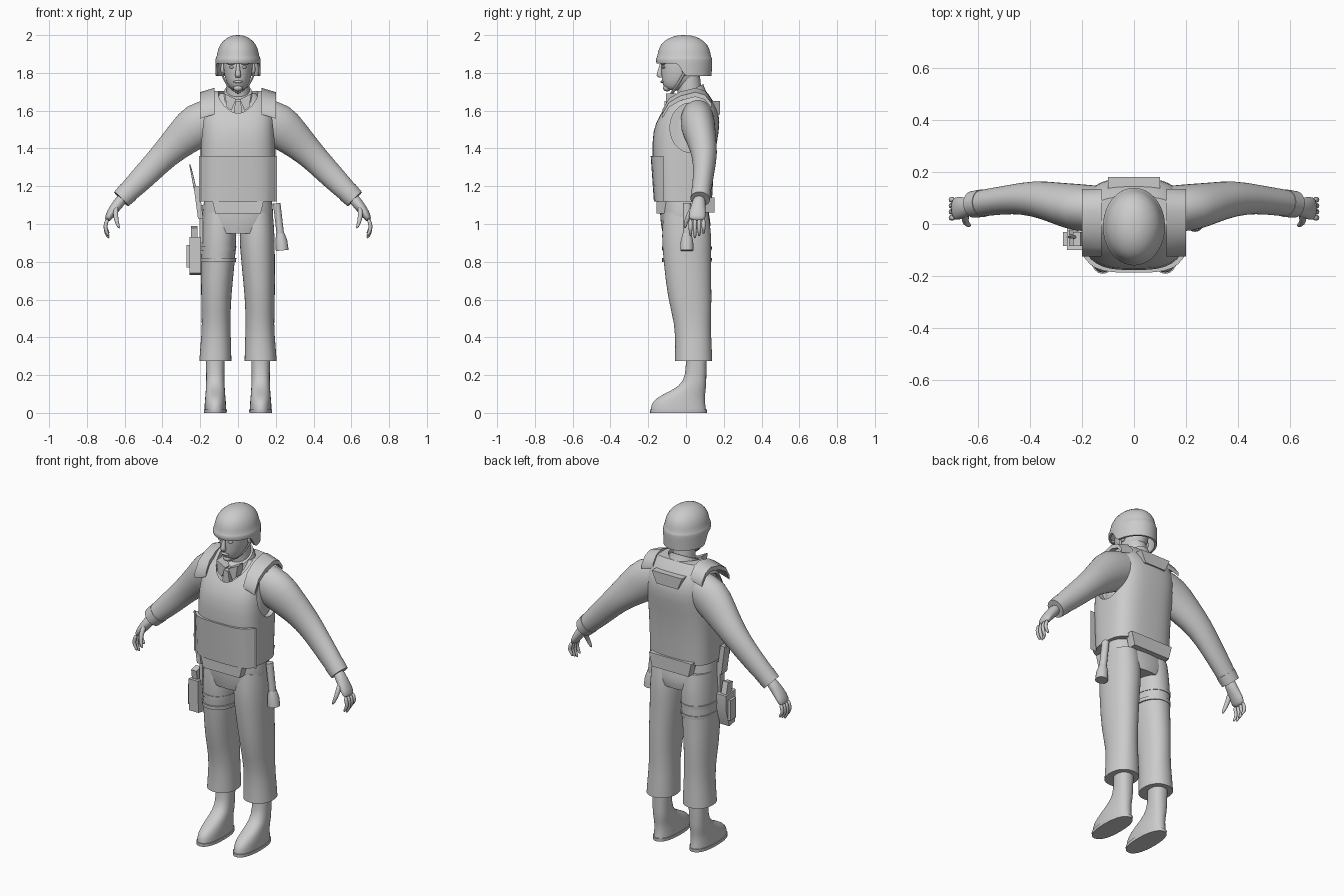
import bpy, bmesh, math
from mathutils import Vector

default_cube = bpy.data.objects.get("Cube")
if default_cube:
    bpy.data.objects.remove(default_cube)

grey = bpy.data.materials.new("plain_grey")
grey.use_nodes = True
grey.diffuse_color = (.6, .6, .6, 1)
grey.node_tree.nodes["Principled BSDF"].inputs["Base Color"].default_value = (.6, .6, .6, 1)

parts, cutters = [], []
SIDES = (("left", 1), ("right", -1))
UP, DEPTH = Vector((0, 0, 1)), Vector((0, 1, 0))


def finish(name, bm, subdivisions=0):
    bmesh.ops.recalc_face_normals(bm, faces=bm.faces)
    mesh = bpy.data.meshes.new(name)
    bm.to_mesh(mesh)
    bm.free()
    mesh.materials.append(grey)
    obj = bpy.data.objects.new(name, mesh)
    bpy.context.scene.collection.objects.link(obj)
    if subdivisions:
        modifier = obj.modifiers.new("smooth", "SUBSURF")
        modifier.levels = modifier.render_levels = subdivisions
    parts.append(obj)
    return obj


def loft(name, rings, count=20, power=2, flat=True, caps=(True, True),
         sharp=True, warp=None, subdivisions=1, side=1):
    """Skin through rings of (x, y, z, half width, half depth)."""
    bm = bmesh.new()
    crease = bm.edges.layers.float.new("crease_edge")
    centres = [Vector(ring[:3]) for ring in rings]
    loops = []
    for i, ring in enumerate(rings):
        along = UP
        if not flat:
            along = (centres[min(i + 1, len(rings) - 1)] - centres[max(i - 1, 0)]).normalized()
        v = (DEPTH - along * along.dot(DEPTH)).normalized()
        u = v.cross(along)
        loop = []
        for k in range(count):
            angle = math.tau * k / count
            c, s = math.cos(angle), math.sin(angle)
            a = math.copysign(abs(c) ** (2 / power), c) * ring[3]
            b = math.copysign(abs(s) ** (2 / power), s) * ring[4]
            point = centres[i] + u * a + v * b
            if warp:
                warp(point)
            point.x *= side
            loop.append(bm.verts.new(point))
        loops.append(loop)
    for low, high in zip(loops, loops[1:]):
        for k in range(count):
            n = (k + 1) % count
            bm.faces.new((low[k], low[n], high[n], high[k]))
    for wanted, loop in zip(caps, (loops[0], loops[-1])):
        if wanted:
            face = bm.faces.new(loop)
            if sharp:
                for edge in face.edges:
                    edge[crease] = 1
    return finish(name, bm, subdivisions)


def prism(name, outline, axis, low, high, warp=None):
    """Extrude an outline along x (outline in y, z) or along y (outline in x, z)."""
    bm = bmesh.new()
    ends = []
    for d in (low, high):
        points = [Vector((d, a, b) if axis == "x" else (a, d, b)) for a, b in outline]
        for point in points:
            if warp:
                warp(point)
        ends.append([bm.verts.new(point) for point in points])
    bm.faces.new(ends[0])
    bm.faces.new(ends[1])
    for k in range(len(outline)):
        n = (k + 1) % len(outline)
        bm.faces.new((ends[0][k], ends[0][n], ends[1][n], ends[1][k]))
    return finish(name, bm)


def blob(name, centre, size):
    bm = bmesh.new()
    bmesh.ops.create_uvsphere(bm, u_segments=16, v_segments=10, radius=1)
    bmesh.ops.scale(bm, vec=size, verts=bm.verts)
    bmesh.ops.translate(bm, vec=centre, verts=bm.verts)
    return finish(name, bm)


def cut(target, cutter):
    parts.remove(cutter)
    cutters.append(cutter)
    cutter.hide_render = True
    modifier = target.modifiers.new("cut", "BOOLEAN")
    modifier.operation, modifier.object = "DIFFERENCE", cutter


# Head and face
loft("neck", [(0, .03, 1.6, .065, .065), (0, .01, 1.78, .06, .065)])
loft("head", [(0, -.06, 1.705, .03, .035), (0, -.05, 1.73, .052, .075), (0, -.03, 1.77, .07, .1),
              (0, -.02, 1.82, .078, .113), (0, -.02, 1.88, .08, .116), (0, -.01, 1.94, .06, .08)], sharp=False)
loft("nose", [(0, -.13, 1.85, .008, .008), (0, -.138, 1.81, .012, .013), (0, -.142, 1.785, .018, .018),
              (0, -.132, 1.775, .012, .012)], count=12)
blob("lips", (0, -.125, 1.753), (.026, .01, .007))
blob("chin", (0, -.1, 1.72), (.025, .022, .018))
for label, s in SIDES:
    blob(label + "_eye", (s * .032, -.118, 1.83), (.014, .012, .007))
    blob(label + "_brow", (s * .034, -.12, 1.85), (.024, .014, .008))
    blob(label + "_ear", (s * .08, 0, 1.82), (.012, .022, .035))
    loft(label + "_chin_strap", [(.085, -.01, 1.8, .006, .008), (.066, -.045, 1.735, .005, .008),
                                 (0, -.075, 1.692, .005, .01)], flat=False, count=8, side=s)


# Helmet with a raised front brim and low sides
def raise_brim(p):
    if p.z < 1.85 and p.y < -.02:
        p.z = 1.85


helmet = loft("helmet", [(0, -.01, 1.783, .119, .146), (0, -.01, 1.86, .12, .15), (0, -.01, 1.878, .12, .15),
                         (0, -.01, 1.884, .113, .142), (0, -.01, 1.93, .107, .137), (0, -.01, 1.97, .082, .108),
                         (0, -.01, 1.994, .045, .06), (0, -.01, 2, .015, .02)],
              count=32, caps=(False, True), sharp=False, warp=raise_brim)
solid = helmet.modifiers.new("thickness", "SOLIDIFY")
solid.thickness = .012

# Shirt body, collar and tie
loft("shirt", [(0, 0, 1.1, .17, .12), (0, .01, 1.4, .175, .13), (0, .02, 1.55, .175, .125),
               (0, .03, 1.62, .165, .1), (0, .04, 1.69, .1, .06)], power=2.5)


def tilt_collar(p):
    p.z += .5 * p.y


loft("collar", [(0, .015, 1.63, .1, .1), (0, .01, 1.67, .085, .09), (0, .01, 1.695, .075, .083)],
     warp=tilt_collar)
prism("tie", [(-.014, 1.65), (.014, 1.65), (.024, 1.58), (-.024, 1.58)], "y", -.115, -.085)
for label, s in SIDES:
    prism(label + "_lapel", [(s * .01, 1.66), (s * .07, 1.69), (s * .06, 1.62), (s * .035, 1.6)],
          "y", -.105, -.05)

# Protective vest, cut for the arms and neck
vest = loft("vest", [(0, -.012, 1.12, .198, .15), (0, -.015, 1.36, .2, .165), (0, 0, 1.5, .198, .178),
                     (0, .02, 1.58, .195, .158), (0, .03, 1.65, .185, .118), (0, .045, 1.705, .15, .06)],
            count=32, power=3)
for label, s in SIDES:
    cut(vest, loft(label + "_armhole_cutter", [(.158, .02, 1.51, .13, .105), (.3, .02, 1.51, .13, .105)],
                   flat=False, side=s, subdivisions=0, count=32))
cut(vest, loft("neck_cutter", [(0, -.02, 1.5, .105, .11), (0, -.02, 1.8, .105, .11)],
               subdivisions=0, count=32))


def keep_front(p):
    p.y = min(p.y, -.12)


loft("front_panel", [(0, -.012, 1.12, .206, .158), (0, -.015, 1.36, .206, .172)],
     count=32, power=3.4, warp=keep_front, subdivisions=0)
prism("front_flap", [(-.14, 1.14), (.14, 1.14), (.12, 1.055), (-.12, 1.055)], "y", -.157, -.1)
prism("back_flap", [(-.14, 1.14), (.14, 1.14), (.12, 1.06), (-.12, 1.06)], "y", .1, .15)
prism("back_handle", [(-.1, 1.65), (.1, 1.65), (.07, 1.58), (-.07, 1.58)], "y", .12, .18)


# Shoulder pads follow the slope of the shoulder
def droop(p):
    p.z -= .3 * (abs(p.x) - .16)


pad_top = [(-.125, 1.595), (-.09, 1.655), (-.03, 1.69), (.05, 1.71), (.1, 1.695), (.135, 1.65)]
pad_outline = pad_top + [(y, z - .025) for y, z in reversed(pad_top)]
for label, s in SIDES:
    prism(label + "_shoulder_pad", pad_outline, "x", s * .125, s * .2, warp=droop)

# Trousers
loft("hips", [(0, 0, .95, .15, .125), (0, 0, 1, .188, .135), (0, -.01, 1.06, .19, .13),
              (0, -.01, 1.14, .18, .128)], power=2.4)
for label, s in SIDES:
    loft(label + "_trouser_leg", [(.12, .04, .275, .086, .1), (.118, .04, .34, .083, .098),
                                  (.115, .036, .47, .075, .095), (.117, .02, .6, .08, .118),
                                  (.106, .006, .8, .09, .126), (.1, .003, .94, .096, .135),
                                  (.1, 0, 1.06, .085, .12)], power=2.2, side=s)
    # Boots
    loft(label + "_boot", [(.12, -.04, .015, .058, .148), (.12, -.042, .06, .057, .143),
                           (.12, -.01, .1, .052, .112), (.12, .038, .14, .05, .07),
                           (.12, .054, .2, .048, .054), (.12, .055, .32, .052, .056)], power=2.3, side=s)
    loft(label + "_sole", [(.12, -.04, 0, .06, .15), (.12, -.04, .018, .061, .151)],
         power=2.3, side=s, subdivisions=0, count=28)
    # Sleeves and cuffs
    loft(label + "_sleeve", [(.11, .06, 1.57, .1, .085), (.21, .06, 1.53, .125, .095),
                             (.29, .08, 1.458, .1, .08), (.385, .1, 1.37, .076, .069),
                             (.47, .095, 1.28, .069, .056), (.55, .085, 1.2, .061, .053),
                             (.61, .075, 1.14, .052, .05)], flat=False, side=s)
    loft(label + "_cuff", [(.58, .08, 1.17, .059, .054), (.618, .075, 1.132, .054, .052)],
         flat=False, side=s)
    # Hands
    loft(label + "_palm", [(.6, .075, 1.15, .03, .032), (.64, .065, 1.1, .03, .036),
                           (.675, .06, 1.055, .024, .046), (.695, .058, 1.015, .016, .043)],
         flat=False, side=s, sharp=False)
    for k, finger in enumerate(("index", "middle", "ring", "little")):
        y = .024 + .023 * k
        drop = .012 * abs(k - 1)
        loft(f"{label}_{finger}_finger", [(.69, y, 1.03, .012, .012), (.705, y, .985, .011, .011),
                                          (.698, y, .95 + drop, .01, .01), (.682, y, .922 + drop, .006, .006)],
             flat=False, side=s, count=10, sharp=False)
    loft(label + "_thumb", [(.645, .045, 1.095, .016, .018), (.65, .012, 1.045, .014, .014),
                            (.64, -.002, 1.005, .011, .011), (.628, -.006, .975, .006, .006)],
         flat=False, side=s, count=10, sharp=False)

# Torch hanging on the left hip
loft("torch_handle", [(.205, .005, 1.11, .02, .022), (.226, .005, .93, .02, .022)], flat=False)
loft("torch_head", [(.224, .005, .95, .022, .023), (.229, .005, .91, .032, .033),
                    (.234, .005, .86, .034, .035)], flat=False, subdivisions=0)

# Radio on the right hip
prism("radio", [(-.235, 1.2), (-.205, 1.2), (-.185, 1.03), (-.212, 1.03)], "y", -.085, -.03)
loft("radio_antenna", [(-.228, -.05, 1.19, .008, .008), (-.24, -.05, 1.25, .006, .006),
                       (-.255, -.05, 1.315, .004, .004)], flat=False, count=8)

# Thigh holster, sidearm grip and straps
prism("holster", [(-.095, .74), (-.04, .73), (-.01, .83), (-.01, .92), (-.1, .93)], "x", -.258, -.195)
prism("holster_pouch", [(-.085, .77), (-.03, .77), (-.03, .89), (-.085, .89)], "x", -.272, -.25)
prism("sidearm_grip", [(-.075, .91), (-.02, .91), (-.04, .99), (-.085, .98)], "x", -.25, -.215)
prism("holster_hanger", [(-.07, .9), (-.03, .9), (-.03, 1.1), (-.07, 1.1)], "x", -.205, -.185)
for label, z in (("upper", .86), ("lower", .8)):
    loft(label + "_thigh_strap", [(.104, .005, z, .094, .131), (.104, .005, z + .02, .095, .132)],
         power=2.2, side=-1, subdivisions=0, count=32)

# Apply modifiers, drop cutters and shade
bpy.ops.object.select_all(action="DESELECT")
for obj in parts:
    obj.select_set(True)
bpy.context.view_layer.objects.active = parts[0]
bpy.ops.object.convert(target="MESH")
bpy.ops.object.shade_smooth_by_angle(angle=math.radians(40))
for cutter in cutters:
    bpy.data.objects.remove(cutter)
